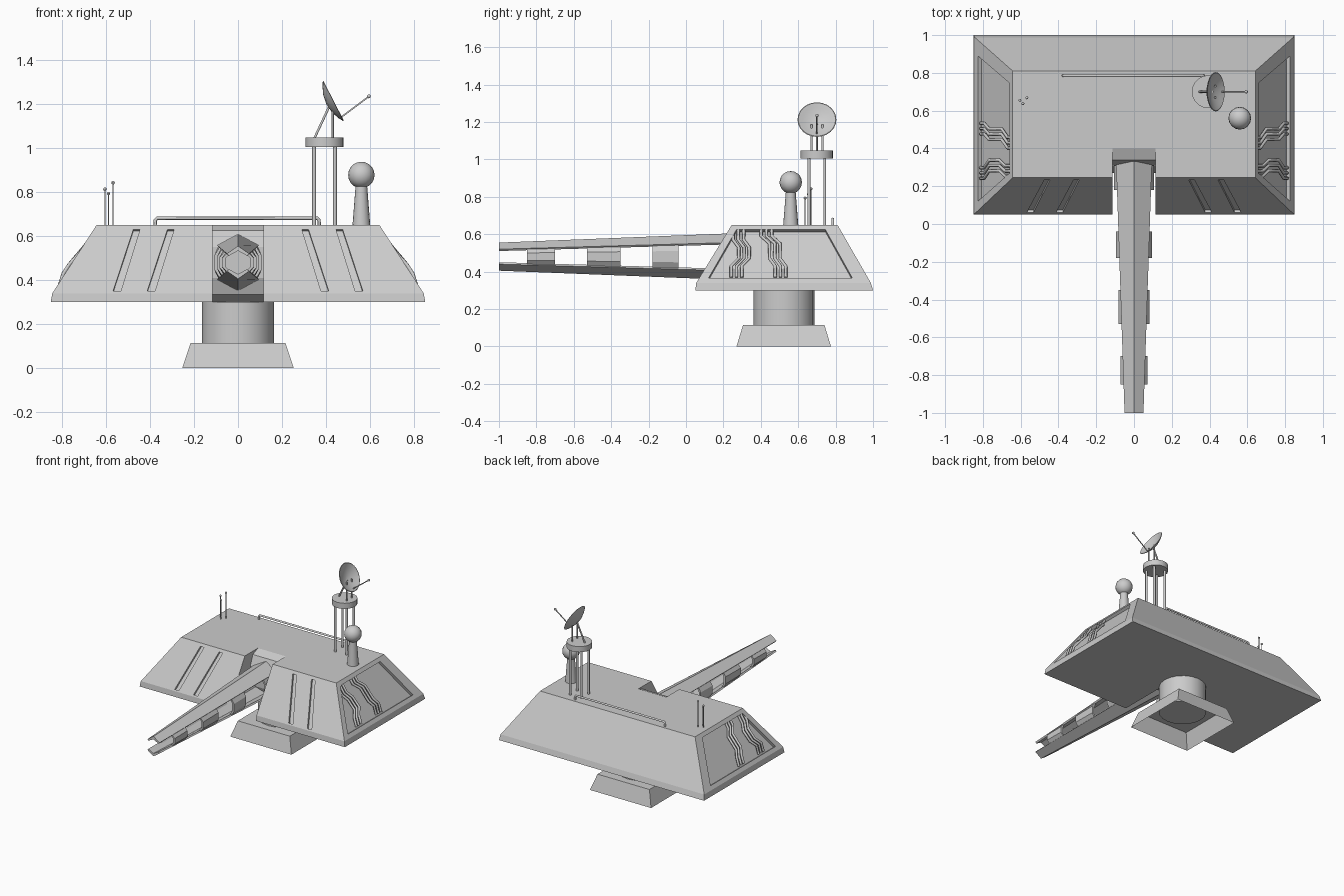
import bpy, bmesh, math
from mathutils import Vector

if "Cube" in bpy.data.objects:
    bpy.data.objects.remove(bpy.data.objects["Cube"])


def add_mesh(name, bm, smooth=False):
    bmesh.ops.recalc_face_normals(bm, faces=bm.faces[:])
    me = bpy.data.meshes.new(name)
    bm.to_mesh(me)
    bm.free()
    ob = bpy.data.objects.new(name, me)
    bpy.context.collection.objects.link(ob)
    if smooth:
        select(ob)
        bpy.ops.object.shade_smooth_by_angle(angle=math.radians(35))
    return ob


def select(ob):
    bpy.ops.object.select_all(action='DESELECT')
    ob.select_set(True)
    bpy.context.view_layer.objects.active = ob


def loft(name, sections, caps=(True, True)):
    """Skin a list of equal-length closed sections."""
    bm = bmesh.new()
    rings = [[bm.verts.new(p) for p in s] for s in sections]
    n = len(rings[0])
    for a, b in zip(rings, rings[1:]):
        for i in range(n):
            j = (i + 1) % n
            bm.faces.new((a[i], a[j], b[j], b[i]))
    if caps[0]:
        bm.faces.new(rings[0])
    if caps[1]:
        bm.faces.new(rings[-1])
    return add_mesh(name, bm)


def rect(x, y0, y1, z):
    return [(-x, y0, z), (x, y0, z), (x, y1, z), (-x, y1, z)]


def revolve(name, profile, center, sides, axis=(0, 0, 1)):
    """Turn (radius, height) points around an axis."""
    rot = Vector((0, 0, 1)).rotation_difference(Vector(axis))
    rings = [[rot @ Vector((r * math.cos(2 * math.pi * i / sides),
                            r * math.sin(2 * math.pi * i / sides), h)) + Vector(center)
              for i in range(sides)] for r, h in profile]
    ob = loft(name, rings)
    select(ob)
    bpy.ops.object.shade_smooth_by_angle(angle=math.radians(35))
    return ob


def ball(name, center, r, u=16, v=10):
    bm = bmesh.new()
    bmesh.ops.create_uvsphere(bm, u_segments=u, v_segments=v, radius=r)
    bmesh.ops.translate(bm, verts=bm.verts[:], vec=center)
    return add_mesh(name, bm, True)


def tube(name, pts, r):
    cu = bpy.data.curves.new(name, 'CURVE')
    cu.dimensions = '3D'
    cu.bevel_depth, cu.bevel_resolution, cu.use_fill_caps = r, 1, True
    sp = cu.splines.new('POLY')
    sp.points.add(len(pts) - 1)
    for p, q in zip(sp.points, pts):
        p.co = (*q, 1)
    ob = bpy.data.objects.new(name, cu)
    bpy.context.collection.objects.link(ob)
    select(ob)
    bpy.ops.object.convert(target='MESH')


def cut(body, pts, normal, depth, out=0.06):
    """Sink a polygon into the body along its normal."""
    n = Vector(normal).normalized()
    c = loft("cutter", [[Vector(p) + n * out for p in pts], [Vector(p) - n * depth for p in pts]])
    c.hide_render = True
    m = body.modifiers.new("cut", 'BOOLEAN')
    m.operation, m.solver, m.object = 'DIFFERENCE', 'EXACT', c
    select(body)
    bpy.ops.object.modifier_apply(modifier=m.name)
    bpy.data.objects.remove(c)


# Hull with a low lip and sloping sides
hull = loft("hull", [rect(.85, .05, 1.0, .30), rect(.843, .055, .988, .34), rect(.642, .245, .81, .65)])
side_x = lambda z: .843 - (z - .34) * .201 / .31
front_y = lambda z: .055 + (z - .34) * .19 / .31

# Gun slot, front grooves and recessed side panels
cut(hull, rect(.115, -.1, .40, .48), (0, 0, 1), .3, .3)
for s in (-1, 1):
    for top in (.29, .445):
        pts = [(s * top, .63), (s * (top + .03), .63), (s * (top + .122), .35), (s * (top + .087), .35)]
        cut(hull, [(x, front_y(z), z) for x, z in pts], (0, -.31, .19), .015)
    pts = [(.27, .625), (.745, .625), (.89, .365), (.12, .365)]
    cut(hull, [(s * side_x(z), y, z) for y, z in pts], (s * .31, 0, .201), .022)

# Rounded gun mount filling the back of the slot
prof = [(.40, .65), (.34, .625), (.31, .55), (.31, .41), (.34, .335), (.40, .30)]
loft("gun_mount", [[(x, y, z) for y, z in prof] for x in (-.115, .115)])

# Pedestal and turntable
cy = .523
loft("pedestal_base", [rect(.253, .27, .775, 0), rect(.215, .305, .74, .115)], (False, True))
revolve("turntable", [(.163, .10), (.163, .30)], (0, cy, 0), 20)

# Barrel rails, mirrored about the barrel axis
AX = .48


def rail_at(y):
    t = (y + 1) / 1.33
    return .05 + .045 * t, .075 + .053 * t, .04 + .038 * t   # half width, ridge, edge


for s, name in ((1, "upper_rail"), (-1, "lower_rail")):
    secs = []
    for y in (-1, .33):
        w, r, e = rail_at(y)
        shape = [(-w, e), (0, r), (w, e), (w - .008, e - .01), (0, r - .022), (-w + .008, e - .01)]
        secs.append([(x, y, AX + s * z) for x, z in shape])
    loft(name, secs)

# Faceted plates between the rails
for k, (y0, y1) in enumerate([(-.85, -.70), (-.53, -.35), (-.18, -.04), (.18, .33)]):
    for s in (-1, 1):
        secs = []
        for y in (y0, y1):
            w, r, e = rail_at(y)
            p = rail_at((y0 + y1) / 2)[0] + .014
            outer = [(w - .008, e), (p, e * .45), (p, -e * .45), (w - .008, -e)]
            shape = outer + [(x - .016, z) for x, z in reversed(outer)]
            secs.append([(s * x, y, AX + z) for x, z in shape])
        loft(f"barrel_plate_{k}", secs)

# Bent conduits in the side panels: (y, z, outward offset)
runs = [[(.28, .62, 0), (.28, .57, 0), (.31, .53, .005), (.31, .47, .02), (.27, .43, .02), (.27, .37, 0)],
        [(.43, .62, 0), (.43, .59, 0), (.475, .55, .005), (.475, .47, .02), (.505, .43, .02), (.505, .37, 0)]]
for s in (-1, 1):
    for run in runs:
        for k in (-1, 0, 1):
            tube("side_conduit", [(s * (side_x(z) - .012 + o), y + .028 * k, z) for y, z, o in run], .009)

# Roof pipe
tube("roof_pipe", [(-.375, .785, .64), (-.375, .785, .673), (-.367, .785, .681),
                   (.36, .785, .681), (.368, .785, .673), (.368, .785, .64)], .008)

# Radar tower
px, py = .393, .70
for dx in (-.047, .047):
    for dy in (-.042, .042):
        tube("radar_post", [(px + dx, py + dy, .64), (px + dx, py + dy, 1.01)], .009)
revolve("radar_platform", [(.087, 1.005), (.087, 1.047)], (px, py, 0), 20)
for dy in (-.03, .03):
    tube("dish_strut", [(.43, py + dy, 1.04), (.43, py + dy, 1.187)], .006)
tube("dish_brace", [(.345, py, 1.04), (.415, py, 1.19)], .006)
dish = [(.008, -.034), (.045, -.028), (.08, -.014), (.104, 0),
        (.100, .002), (.078, -.008), (.044, -.022), (.008, -.028)]
revolve("radar_dish", dish, (.4325, py, 1.2125), 24, (.89, 0, .457))
tube("dish_feed", [(.465, py, 1.137), (.592, py, 1.232)], .004)
ball("dish_feed_tip", (.594, py, 1.234), .009, 10, 6)

# Sensor ball on a tapered mast
revolve("sensor_mast", [(.041, .64), (.026, .83)], (.56, .56, 0), 16)
ball("sensor_ball", (.56, .56, .877), .06)

# Whip antennas
for x, y, z in [(-.604, .655, .813), (-.588, .637, .793), (-.567, .668, .842)]:
    tube("whip_antenna", [(x, y, .64), (x, y, z)], .003)
    ball("antenna_tip", (x, y, z), .008, 8, 6)
